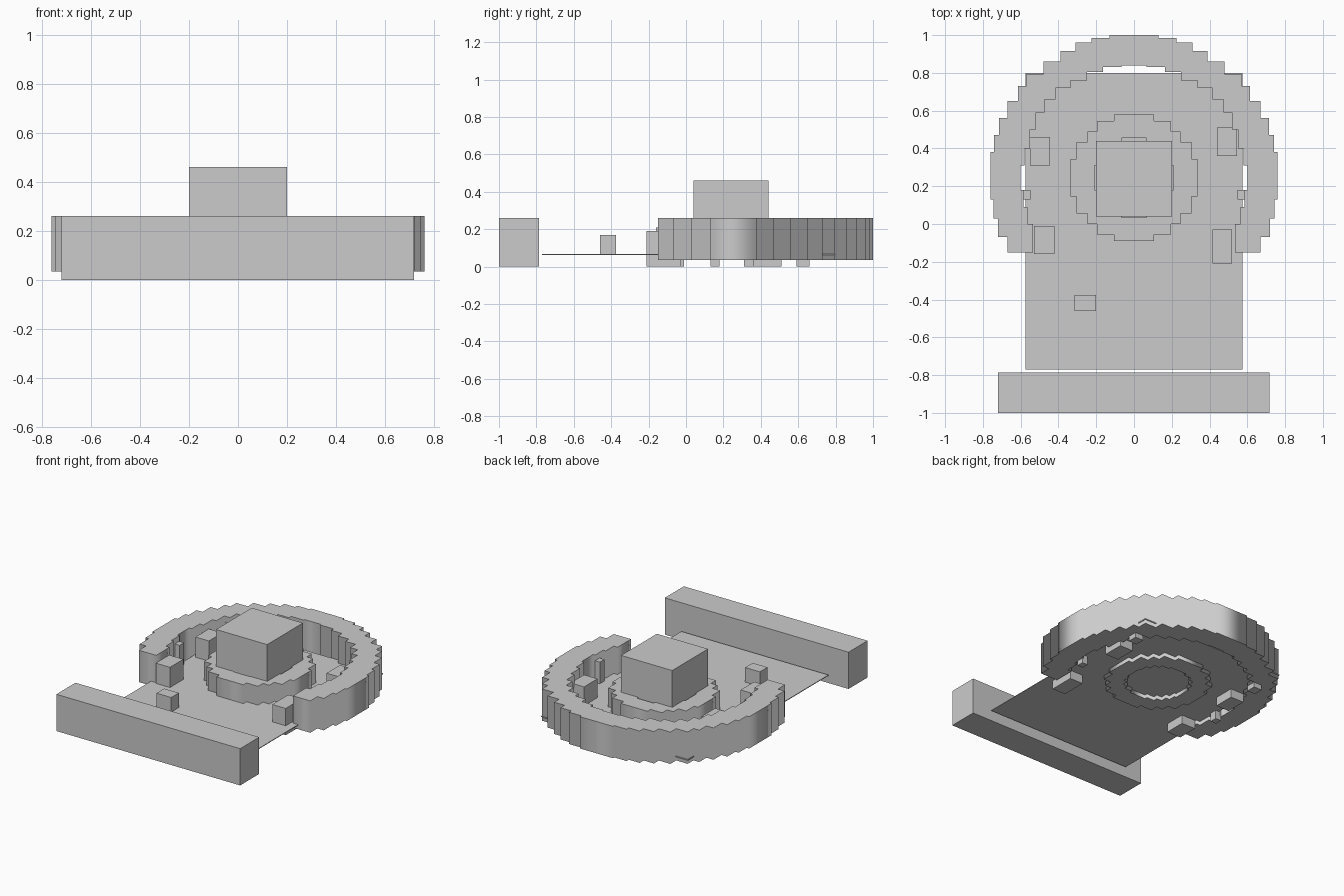
import bpy

if "Cube" in bpy.data.objects:
    bpy.data.objects.remove(bpy.data.objects["Cube"])


def box(name, x0, x1, y0, y1, z0, z1):
    bpy.ops.mesh.primitive_cube_add(size=1, location=((x0 + x1) / 2, (y0 + y1) / 2, (z0 + z1) / 2))
    ob = bpy.context.object
    ob.name = name
    ob.scale = (x1 - x0, y1 - y0, z1 - z0)
    bpy.ops.object.transform_apply(location=False, rotation=False, scale=True)
    return ob


def stair(rows, end_y):
    """Right-hand stepped edge from (half width, top y) rows, top to bottom."""
    pts = []
    for i, (x, y) in enumerate(rows):
        pts += [(x, y), (x, rows[i + 1][1] if i + 1 < len(rows) else end_y)]
    return pts


def mirror(pts):
    return [(-x, y) for x, y in reversed(pts)]


def slab(name, loops, z0, z1):
    """Extrude filled outlines (extra loops become holes) between two heights."""
    cu = bpy.data.curves.new(name + "_outline", 'CURVE')
    cu.dimensions = '2D'
    cu.fill_mode = 'BOTH'
    cu.extrude = (z1 - z0) / 2
    for pts in loops:
        sp = cu.splines.new('POLY')
        sp.points.add(len(pts) - 1)
        for p, (x, y) in zip(sp.points, pts):
            p.co = (x, y, 0, 1)
        sp.use_cyclic_u = True
    ob = bpy.data.objects.new(name, cu)
    ob.location.z = (z0 + z1) / 2
    bpy.context.collection.objects.link(ob)
    bpy.ops.object.select_all(action='DESELECT')
    ob.select_set(True)
    bpy.context.view_layer.objects.active = ob
    bpy.ops.object.convert(target='MESH')
    return bpy.context.object


# Front wall and thin floor
box("front_wall", -0.72, 0.717, -1.0, -0.787, 0, 0.26)
box("floor_plate", -0.575, 0.575, -0.77, 0.8, 0.062, 0.067)

# Open stepped outer ring wall
outer = stair([(.13, 1.0), (.225, .985), (.31, .96), (.39, .915), (.48, .86), (.57, .795),
               (.615, .73), (.67, .65), (.715, .56), (.74, .47), (.76, .38),
               (.745, .13), (.72, .03), (.67, -.07)], -.15)
inner = stair([(.065, .84), (.165, .83), (.25, .805), (.335, .76), (.415, .72), (.475, .66),
               (.52, .59), (.55, .50), (.58, .40), (.60, .31), (.585, .18),
               (.565, .09), (.535, 0.0)], -.15)
slab("outer_ring_wall", [outer + inner[::-1] + mirror(inner)[::-1] + mirror(outer)], .035, .26)


# Closed stepped inner ring, symmetric about its centre
def round_loop(rows, cy):
    top = stair([(x, y) for x, y in rows], cy)[:-1]
    right = top + [(x, 2 * cy - y) for x, y in reversed(top)]
    return right + mirror(right)


slab("inner_ring", [
    round_loop([(.105, .58), (.195, .545), (.245, .49), (.305, .435), (.335, .345)], .245),
    round_loop([(.065, .455), (.125, .435), (.165, .405), (.195, .36), (.21, .31)], .245)],
    .035, .2)

# Central block
box("central_block", -.2, .2, .04, .44, .067, .46)

# Small blocks around the floor
box("left_rear_block", -.55, -.445, .31, .46, 0, .21)
box("right_rear_block", .44, .545, .36, .51, 0, .2)
box("left_front_block", -.53, -.42, -.16, -.01, 0, .21)
box("right_front_block", .415, .52, -.21, -.03, 0, .19)
box("loose_block", -.315, -.2, -.46, -.375, .067, .17)

# Paired posts beside and under the ring
for side, s in (("left", -1), ("right", 1)):
    for label, x0, x1, y0, y1 in (("side", .548, .592, .13, .18), ("rear", .475, .54, .59, .66)):
        a, b = sorted((s * x0, s * x1))
        box(f"{side}_{label}_post", a, b, y0, y1, 0, .22)
